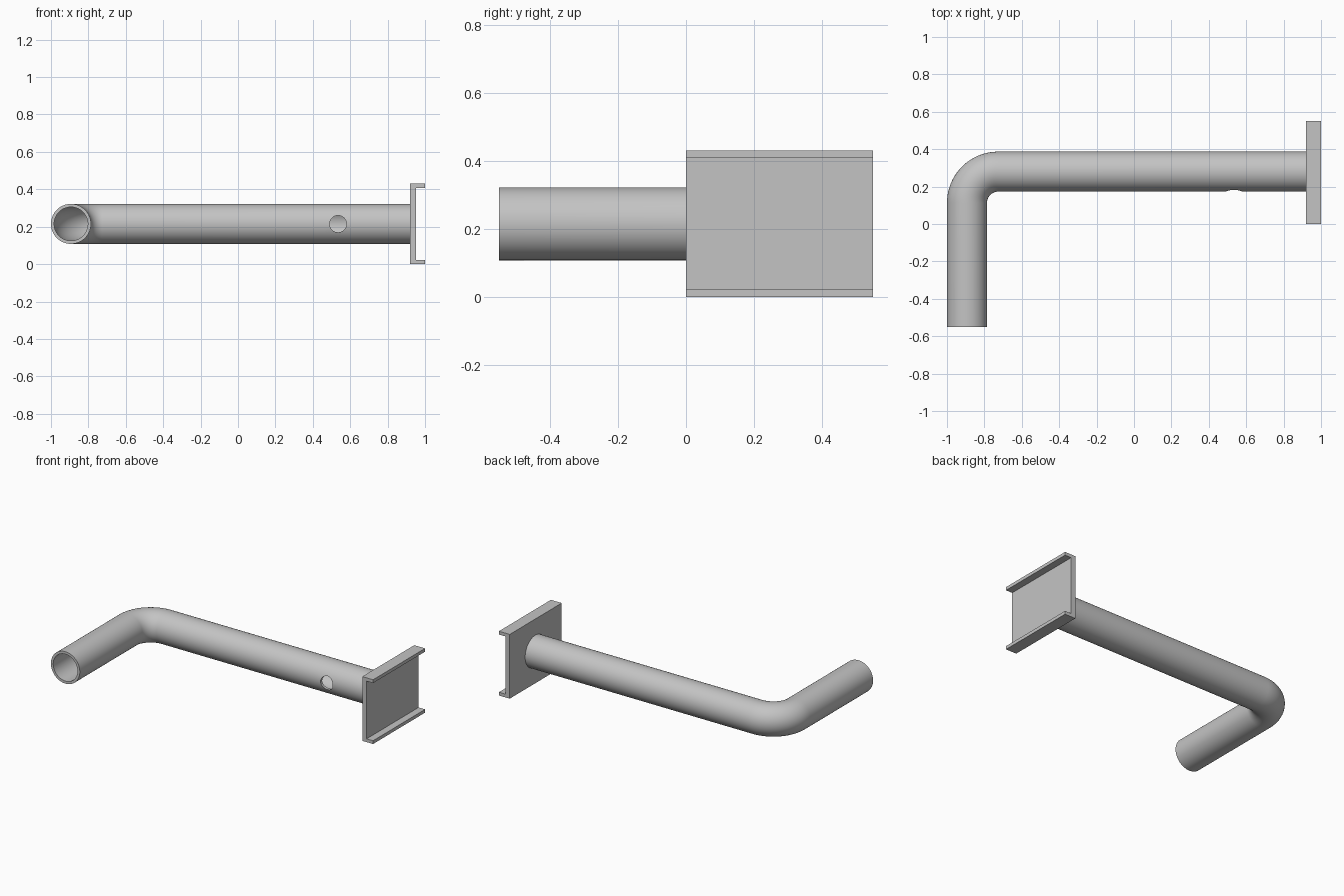
import bpy, bmesh
from math import sin, cos, pi
from mathutils import Vector

if "Cube" in bpy.data.objects:
    bpy.data.objects.remove(bpy.data.objects["Cube"], do_unlink=True)

steel = bpy.data.materials.new("grey_steel")
steel.use_nodes = True
GREY = (0.55, 0.55, 0.55, 1)
steel.diffuse_color = GREY
steel.node_tree.nodes["Principled BSDF"].inputs["Base Color"].default_value = GREY

AXIS_X, AXIS_Y, AXIS_Z = -0.893, 0.28, 0.215
OUTER, INNER, BEND = 0.107, 0.09, 0.167
PLATE_X = 0.92
HOLE_X, HOLE_R = 0.535, 0.045
SIDES, BEND_STEPS = 64, 20


def finish(name, bm):
    bmesh.ops.recalc_face_normals(bm, faces=bm.faces)
    mesh = bpy.data.meshes.new(name)
    bm.to_mesh(mesh)
    bm.free()
    obj = bpy.data.objects.new(name, mesh)
    bpy.context.collection.objects.link(obj)
    mesh.materials.append(steel)
    return obj


# Bent tube: (centre, direction) stations along the path
stations = [(Vector((AXIS_X, -0.55, AXIS_Z)), Vector((0, 1, 0)))]
pivot = Vector((AXIS_X + BEND, AXIS_Y - BEND, AXIS_Z))
for i in range(BEND_STEPS + 1):
    a = pi / 2 * i / BEND_STEPS
    stations.append((pivot + BEND * Vector((-cos(a), sin(a), 0)), Vector((sin(a), cos(a), 0))))
for x in (HOLE_X - 0.08, HOLE_X + 0.08, PLATE_X):
    stations.append((Vector((x, AXIS_Y, AXIS_Z)), Vector((1, 0, 0))))

bm = bmesh.new()
up = Vector((0, 0, 1))


def wall(radius):
    rings = []
    for centre, direction in stations:
        side = direction.cross(up)
        rings.append([bm.verts.new(centre + radius * (cos(t) * side + sin(t) * up))
                      for t in (2 * pi * k / SIDES for k in range(SIDES))])
    for a, b in zip(rings, rings[1:]):
        join(a, b)
    return rings


def join(a, b):
    for k in range(SIDES):
        n = (k + 1) % SIDES
        bm.faces.new((a[k], a[n], b[n], b[k]))


outside, inside = wall(OUTER), wall(INNER)
for end in (0, -1):
    join(outside[end], inside[end])
tube = finish("bent_tube", bm)

# Pin hole through the front wall only
bpy.ops.mesh.primitive_cylinder_add(vertices=32, radius=HOLE_R, depth=0.2,
                                    location=(HOLE_X, AXIS_Y - 0.12, AXIS_Z),
                                    rotation=(pi / 2, 0, 0))
cutter = bpy.context.object
cutter.name = "hole_cutter"
cutter.hide_render = True
cut = tube.modifiers.new("pin_hole", "BOOLEAN")
cut.operation, cut.solver, cut.object = "DIFFERENCE", "EXACT", cutter
bpy.context.view_layer.update()
cut_mesh = bpy.data.meshes.new_from_object(
    tube.evaluated_get(bpy.context.evaluated_depsgraph_get()))
tube.modifiers.clear()
tube.data = cut_mesh
bpy.data.objects.remove(cutter, do_unlink=True)

bpy.ops.object.select_all(action="DESELECT")
tube.select_set(True)
bpy.context.view_layer.objects.active = tube
bpy.ops.object.shade_smooth_by_angle(angle=pi / 6)

# Channel bracket: C profile extruded along y
WEB_X, HEIGHT, LIP, DEPTH = 0.952, 0.43, 0.022, 0.55
profile = [(PLATE_X, 0), (1, 0), (1, LIP), (WEB_X, LIP), (WEB_X, HEIGHT - LIP),
           (1, HEIGHT - LIP), (1, HEIGHT), (PLATE_X, HEIGHT)]
bm = bmesh.new()
face = bm.faces.new([bm.verts.new((x, 0, z)) for x, z in profile])
ext = bmesh.ops.extrude_face_region(bm, geom=[face], use_keep_orig=True)
bmesh.ops.translate(bm, vec=(0, DEPTH, 0),
                    verts=[v for v in ext["geom"] if isinstance(v, bmesh.types.BMVert)])
finish("channel_bracket", bm)
